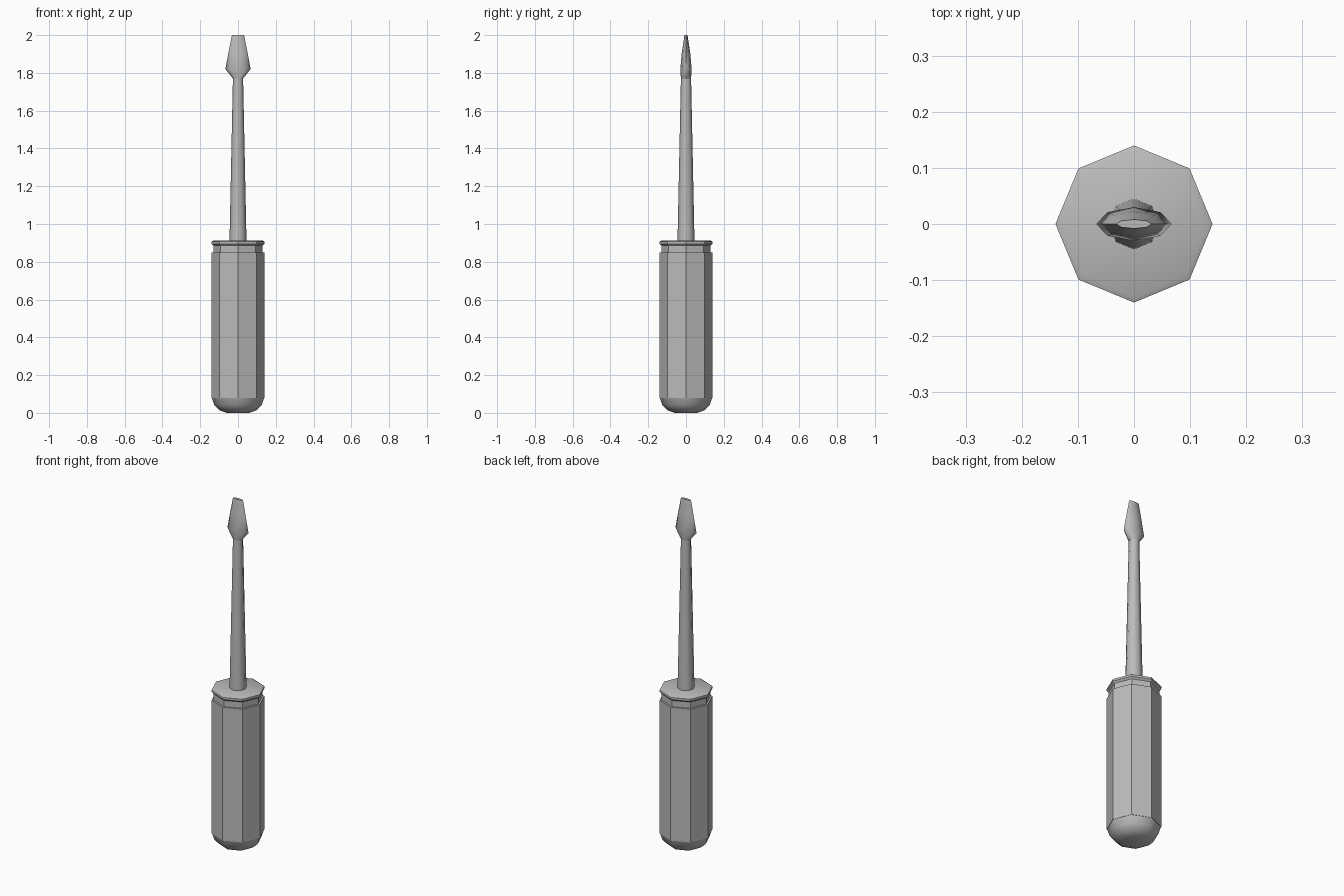
import bpy, bmesh, math

if "Cube" in bpy.data.objects:
    bpy.data.objects.remove(bpy.data.objects["Cube"])

steel = bpy.data.materials.new("plain grey")
steel.diffuse_color = (0.5, 0.5, 0.5, 1)
steel.use_nodes = True
steel.node_tree.nodes["Principled BSDF"].inputs["Base Color"].default_value = steel.diffuse_color


def loft(name, rings, smooth_angle):
    """Eight-sided loft through rings of (z, x radius, y radius)."""
    bm = bmesh.new()
    loops = []
    for z, rx, ry in rings:
        loops.append([bm.verts.new((rx * math.cos(i * math.pi / 4),
                                    ry * math.sin(i * math.pi / 4), z)) for i in range(8)])
    for a, b in zip(loops, loops[1:]):
        for i in range(8):
            j = (i + 1) % 8
            bm.faces.new((a[i], a[j], b[j], b[i]))
    bm.faces.new(loops[0][::-1])
    bm.faces.new(loops[-1])
    mesh = bpy.data.meshes.new(name)
    bm.to_mesh(mesh)
    bm.free()
    mesh.materials.append(steel)
    obj = bpy.data.objects.new(name, mesh)
    bpy.context.collection.objects.link(obj)
    bpy.ops.object.select_all(action='DESELECT')
    obj.select_set(True)
    bpy.context.view_layer.objects.active = obj
    bpy.ops.object.shade_smooth_by_angle(angle=math.radians(smooth_angle))
    return obj


def round_rings(profile):
    return [(z, r, r) for z, r in profile]


# Handle: rounded butt, faceted grip, recessed neck and flange
loft("handle_butt", round_rings([(0, 0.06), (0.012, 0.095), (0.04, 0.125), (0.08, 0.138)]), 60)
loft("handle_grip", round_rings([(0.08, 0.14), (0.85, 0.14)]), 30)
loft("handle_neck", round_rings([(0.85, 0.13), (0.89, 0.13)]), 30)
loft("handle_flange", round_rings([(0.885, 0.13), (0.895, 0.14), (0.907, 0.14), (0.912, 0.13)]), 30)

# Tapered shaft, flaring into a flat blade
loft("shaft", round_rings([(0.91, 0.045), (1.77, 0.027)]), 60)
loft("blade", [(1.77, 0.027, 0.027), (1.82, 0.067, 0.03),
               (1.91, 0.05, 0.022), (2.0, 0.032, 0.008)], 60)
